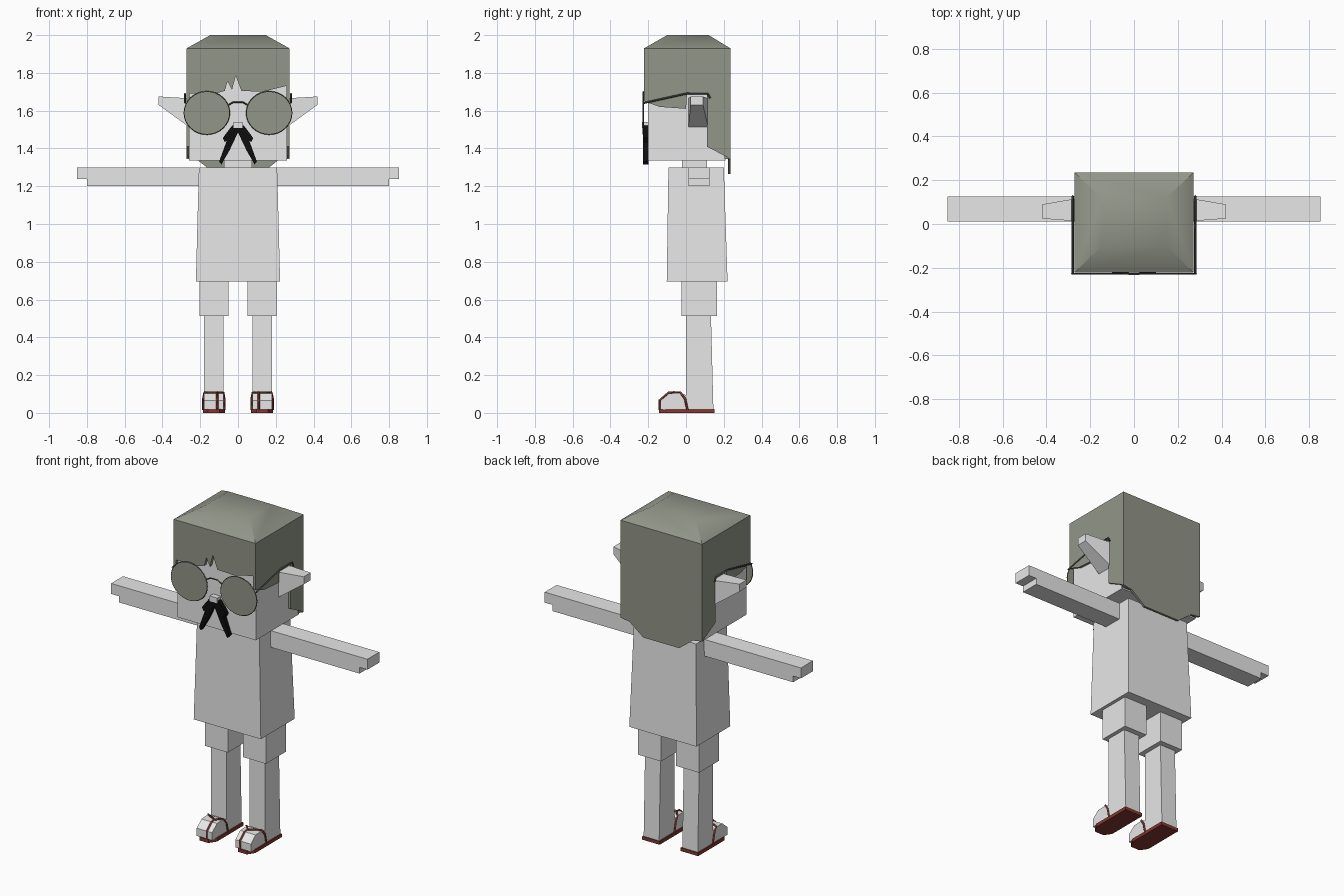
import bpy
import bmesh
import math
from mathutils import Vector

if "Cube" in bpy.data.objects:
    bpy.data.objects.remove(bpy.data.objects["Cube"])


def material(name, rgb):
    m = bpy.data.materials.new(name)
    m.use_nodes = True
    m.diffuse_color = (*rgb, 1)
    bsdf = next(n for n in m.node_tree.nodes if n.type == 'BSDF_PRINCIPLED')
    bsdf.inputs["Base Color"].default_value = (*rgb, 1)
    return m


PALE = material("pale grey", (0.8, 0.8, 0.8))
HAIR = material("olive grey", (0.29, 0.305, 0.25))
BLACK = material("black", (0.004, 0.004, 0.004))
FRAME = material("dark frame", (0.08, 0.085, 0.07))
RED = material("dark red", (0.22, 0.04, 0.03))


def finish(name, bm, mat):
    bmesh.ops.recalc_face_normals(bm, faces=bm.faces)
    mesh = bpy.data.meshes.new(name)
    bm.to_mesh(mesh)
    bm.free()
    mesh.materials.append(mat)
    ob = bpy.data.objects.new(name, mesh)
    bpy.context.collection.objects.link(ob)
    return ob


def hull(name, points, mat):
    """Convex solid around a few points."""
    bm = bmesh.new()
    for p in points:
        bm.verts.new(p)
    bmesh.ops.convex_hull(bm, input=bm.verts)
    bmesh.ops.dissolve_limit(bm, angle_limit=0.01, verts=bm.verts, edges=bm.edges)
    return finish(name, bm, mat)


def rect(x0, x1, y0, y1, z):
    return [(x, y, z) for x in (x0, x1) for y in (y0, y1)]


def box(name, x0, x1, y0, y1, z0, z1, mat):
    return hull(name, rect(x0, x1, y0, y1, z0) + rect(x0, x1, y0, y1, z1), mat)


def prism(name, outline, axis, a, b, mat):
    """Outline in the plane across the axis, extruded from a to b."""
    place = {'x': lambda u, v, d: (d, u, v),
             'y': lambda u, v, d: (u, d, v),
             'z': lambda u, v, d: (u, v, d)}[axis]
    bm = bmesh.new()
    face = bm.faces.new([bm.verts.new(place(u, v, a)) for u, v in outline])
    out = bmesh.ops.extrude_face_region(bm, geom=[face])
    verts = [g for g in out['geom'] if isinstance(g, bmesh.types.BMVert)]
    bmesh.ops.translate(bm, verts=verts, vec=Vector(place(0, 0, b - a)))
    return finish(name, bm, mat)


def wire(name, points, radius, mat, cyclic=False):
    cu = bpy.data.curves.new(name, 'CURVE')
    cu.dimensions = '3D'
    cu.bevel_depth = radius
    cu.bevel_resolution = 0
    cu.use_fill_caps = True
    sp = cu.splines.new('POLY')
    sp.points.add(len(points) - 1)
    for p, co in zip(sp.points, points):
        p.co = (*co, 1)
    sp.use_cyclic_u = cyclic
    cu.materials.append(mat)
    ob = bpy.data.objects.new(name, cu)
    bpy.context.collection.objects.link(ob)
    return ob


# Torso and head
hull("tunic", rect(-.223, .223, -.102, .22, .695) + rect(-.207, .207, -.093, .2, 1.3), PALE)
box("neck", -.075, .075, -.02, .11, 1.29, 1.35, PALE)
box("head", -.26, .26, -.202, .21, 1.337, 1.85, PALE)
box("nose", -.025, .025, -.233, -.2, 1.508, 1.54, PALE)

# Hair crown with a softly shaded top
crown = hull("hair_crown", rect(-.272, .272, -.222, .235, 1.79)
             + rect(-.272, .272, -.222, .235, 1.93)
             + rect(-.147, .147, -.1, .12, 2.0), HAIR)
bpy.context.view_layer.objects.active = crown
crown.select_set(True)
bpy.ops.object.shade_smooth_by_angle(angle=math.radians(35))
crown.select_set(False)

# Hair panels: notched fringe, nape and sides cut out around the ears
prism("hair_fringe", [(-.272, 1.79), (-.272, 1.69), (-.12, 1.69), (-.07, 1.705),
                      (-.055, 1.757), (-.032, 1.71), (-.012, 1.785), (.018, 1.705),
                      (.13, 1.7), (.272, 1.735), (.272, 1.79)], 'y', -.222, -.2, HAIR)
prism("hair_back", [(-.272, 1.79), (-.272, 1.345), (-.21, 1.335), (-.12, 1.265),
                    (.12, 1.265), (.21, 1.335), (.272, 1.345), (.272, 1.79)],
      'y', .222, .235, HAIR)
box("hair_back_fill", -.262, .262, .2, .225, 1.345, 1.8, HAIR)
side_outline = [(-.222, 1.79), (-.222, 1.65), (-.14, 1.62), (0, 1.61), (.005, 1.69),
                (.11, 1.69), (.11, 1.41), (.235, 1.345), (.235, 1.79)]

for s, side in ((1, "left"), (-1, "right")):
    prism(side + "_hair_side", side_outline, 'x', s * .256, s * .272, HAIR)

    # Ear tapering outward
    hull(side + "_ear",
         [(s * .255, y, z) for y in (.012, .118) for z in (1.51, 1.665)]
         + [(s * .42, y, z) for y in (.025, .09) for z in (1.63, 1.675)], PALE)

    # Arm with a stepped hand
    prism(side + "_arm", [(s * x, z) for x, z in
                          ((.2, 1.2), (.8, 1.2), (.8, 1.237), (.852, 1.237),
                           (.852, 1.3), (.2, 1.3))], 'y', .012, .125, PALE)

    # Short trouser leg, shin and foot
    box(side + "_short", *sorted((s * .05, s * .203)), -.025, .165, .512, .7, PALE)
    x0, x1 = sorted((s * .077, s * .18))
    hull(side + "_shin", rect(x0, x1, 0, .145, .018) + rect(x0, x1, 0, .132, .52), PALE)
    prism(side + "_foot", [(.02, .018), (-.135, .018), (-.135, .065), (-.09, .103),
                           (-.03, .106), (.02, .085)], 'x', x0, x1, PALE)

    # Sandal sole with clipped toes, and forked strap
    c = s * .128
    prism(side + "_sole", [(c - .058, .15), (c - .058, -.1), (c - .03, -.142),
                           (c + .03, -.142), (c + .058, -.1), (c + .058, .15)],
          'z', 0, .02, RED)
    t = c - s * .018
    wire(side + "_toe_strap", [(t, -.139, .015), (t, -.139, .067), (t, -.092, .107),
                               (t, -.06, .109)], .006, RED)
    wire(side + "_side_strap", [(c - .056, .008, .015), (c - .056, -.005, .075),
                                (c - .05, -.03, .108), (t, -.065, .109),
                                (c + .05, -.03, .108), (c + .056, -.005, .075),
                                (c + .056, .008, .015)], .006, RED)

    # Spectacle lens, rim and temple
    ring = [(s * .165 + .119 * math.cos(a), 1.588 + .112 * math.sin(a))
            for a in (math.tau * i / 32 for i in range(32))]
    prism(side + "_lens", ring, 'y', -.23, -.224, HAIR)
    wire(side + "_rim", [(x, -.227, z) for x, z in ring], .004, FRAME, True)
    wire(side + "_temple", [(s * .28, -.226, 1.64), (s * .28, 0, 1.69),
                            (s * .28, .115, 1.69), (s * .28, .128, 1.665)], .005, FRAME)

    # Drooping moustache half
    prism(side + "_moustache",
          [(s * x, z) for x, z in ((0, 1.515), (.03, 1.522), (.055, 1.49), (.08, 1.455),
                                   (.07, 1.435), (.06, 1.44), (.1, 1.33), (.088, 1.315),
                                   (.045, 1.39), (0, 1.485))], 'y', -.228, -.198, BLACK)

# Spectacle bridge
wire("spectacle_bridge", [(-.05, -.227, 1.63), (-.025, -.227, 1.645),
                          (.025, -.227, 1.645), (.05, -.227, 1.63)], .004, FRAME)
